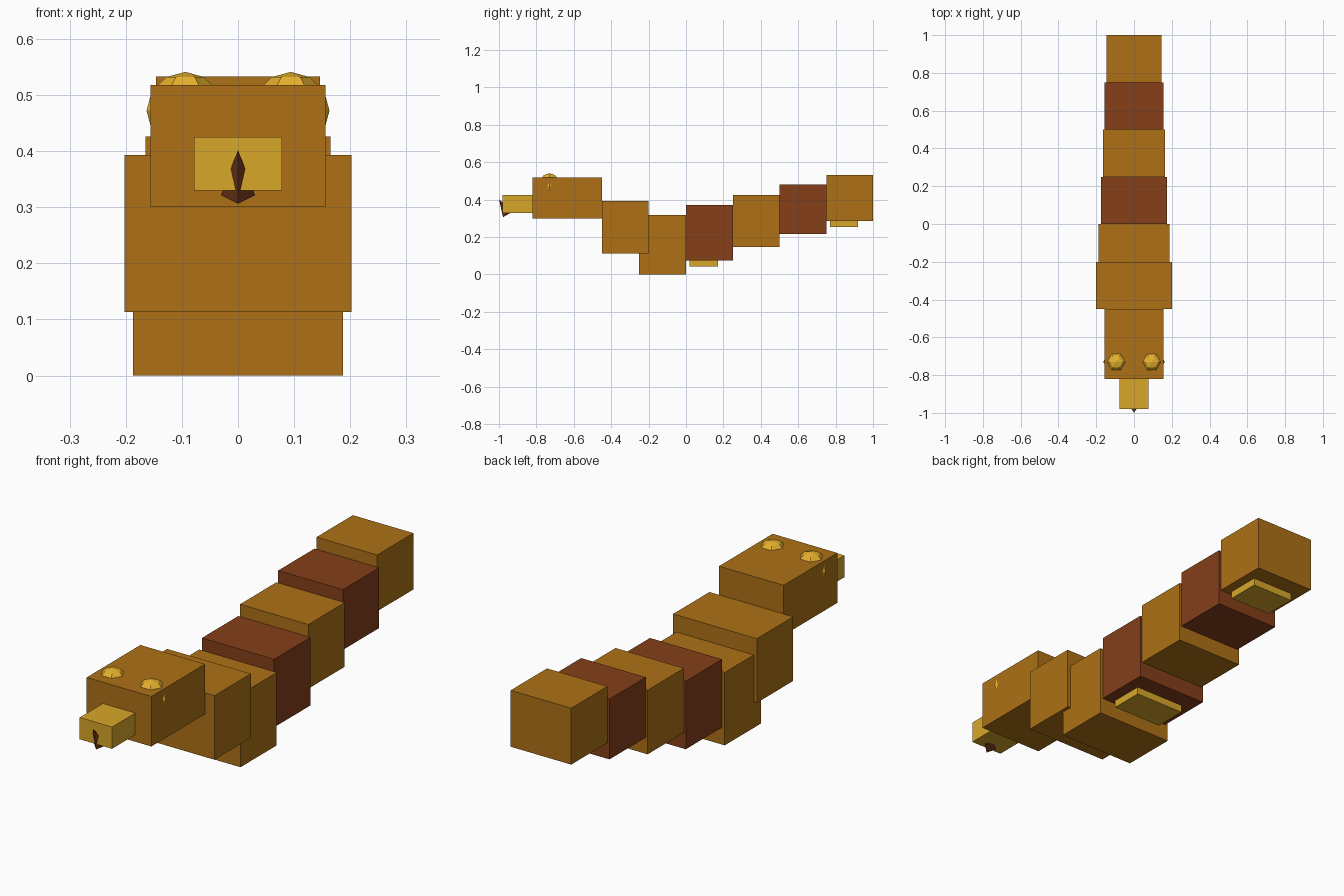
import bpy, math
from mathutils import Matrix

if "Cube" in bpy.data.objects:
    bpy.data.objects.remove(bpy.data.objects["Cube"])


def material(name, rgb):
    m = bpy.data.materials.new(name)
    m.diffuse_color = (*rgb, 1)
    m.use_nodes = True
    m.node_tree.nodes["Principled BSDF"].inputs["Base Color"].default_value = m.diffuse_color
    return m


OCHRE = material("ochre", (0.42, 0.165, 0.008))
RUST = material("rust", (0.235, 0.05, 0.01))
GOLD = material("gold", (0.69, 0.386, 0.023))
AMBER = material("amber", (0.80, 0.44, 0.027))
BROWN = material("dark_brown", (0.15, 0.035, 0.01))


def finish(name, mat):
    ob = bpy.context.object
    ob.name = ob.data.name = name
    ob.data.materials.append(mat)
    return ob


def box(name, half_width, y0, y1, z0, z1, mat):
    bpy.ops.mesh.primitive_cube_add(size=1)
    ob = finish(name, mat)
    ob.data.transform(Matrix.Translation((0, (y0 + y1) / 2, (z0 + z1) / 2))
                      @ Matrix.Diagonal((2 * half_width, y1 - y0, z1 - z0, 1)))
    return ob


# Body segments: half width, start y, bottom, top, colour
segments = [
    (0.202, -0.45, 0.113, 0.393, OCHRE),
    (0.187, -0.25, 0.000, 0.318, OCHRE),
    (0.174, 0.00, 0.075, 0.372, RUST),
    (0.165, 0.25, 0.146, 0.426, OCHRE),
    (0.156, 0.50, 0.217, 0.480, RUST),
    (0.146, 0.75, 0.287, 0.533, OCHRE),
]
for i, (hw, y, z0, z1, mat) in enumerate(segments):
    box(f"body_segment_{i + 1}", hw, y, y + 0.25, z0, z1, mat)

# Belly plates under the third and last segments
for i in (2, 5):
    hw, y, z0, z1, _ = segments[i]
    box(f"belly_plate_{i + 1}", hw * 0.7, y + 0.02, y + 0.17, z0 - 0.033, z0 + 0.01, GOLD)

# Head and snout
box("head", 0.156, -0.82, -0.45, 0.30, 0.518, OCHRE)
box("snout", 0.078, -0.98, -0.81, 0.33, 0.425, GOLD)

# Low-poly eyes sunk into the head, hexagon points facing sideways
for side, label in ((-1, "right"), (1, "left")):
    bpy.ops.mesh.primitive_uv_sphere_add(segments=6, ring_count=6, radius=0.069)
    eye = finish(f"{label}_eye", AMBER)
    if max(v.co.x for v in eye.data.vertices) < 0.067:
        eye.data.transform(Matrix.Rotation(math.pi / 6, 4, 'Z'))
    eye.location = (0.094 * side, -0.73, 0.472)

# Four-sided fang leaning out of the snout front
bpy.ops.mesh.primitive_cone_add(vertices=4, radius1=0.0304, radius2=0, depth=0.0935)
fang = finish("fang", BROWN)
fang.rotation_euler.x = math.radians(30.5)
fang.location = (0, -0.976, 0.3617)
